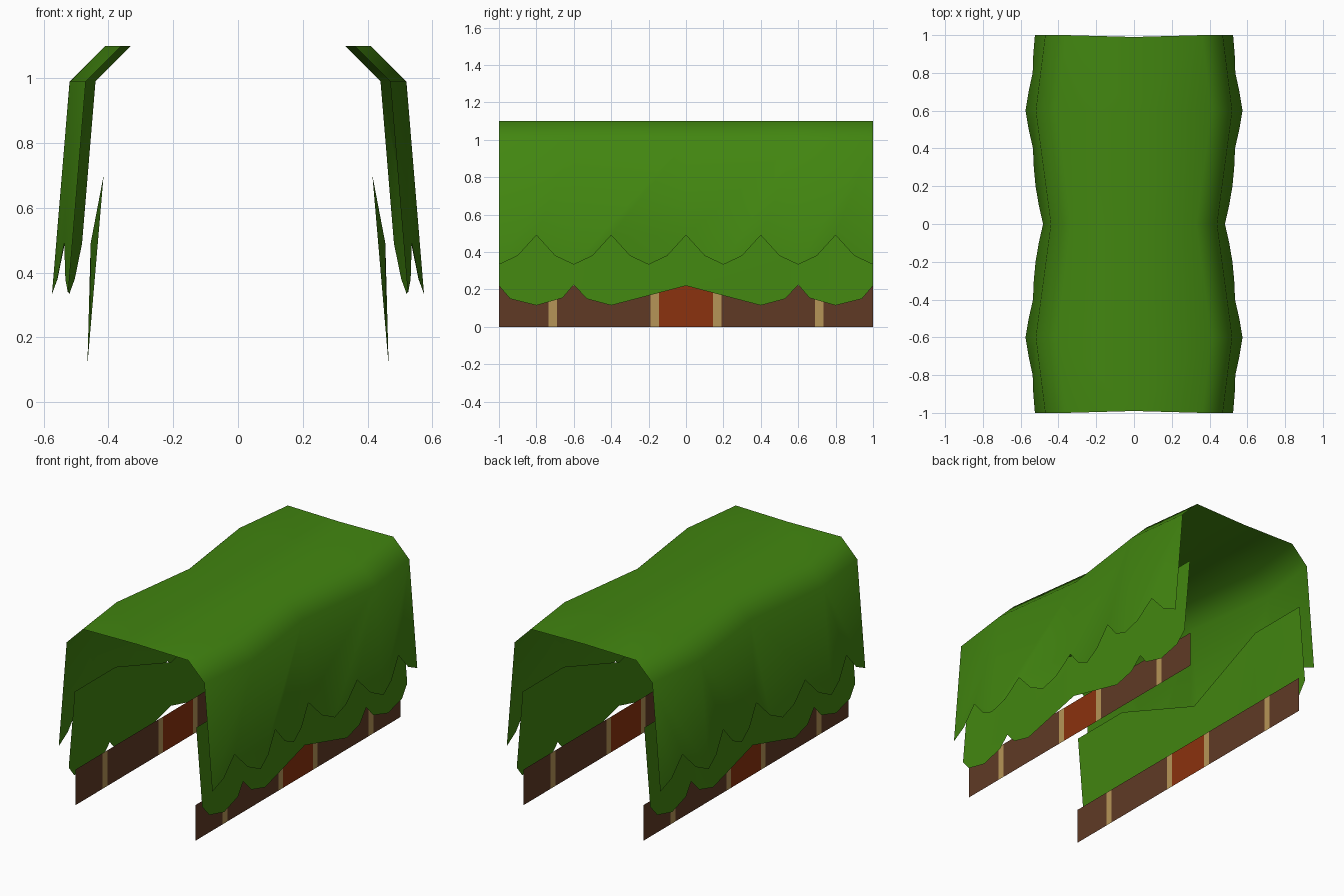
import bpy

if "Cube" in bpy.data.objects:
    bpy.data.objects.remove(bpy.data.objects["Cube"])

def material(name, rgb):
    lin = [((c / 255 + 0.055) / 1.055) ** 2.4 if c > 10 else c / 3295 for c in rgb]
    m = bpy.data.materials.new(name)
    m.diffuse_color = (*lin, 1)
    m.use_nodes = True
    m.node_tree.nodes["Principled BSDF"].inputs["Base Color"].default_value = m.diffuse_color
    return m

GREEN = material("leaf green", (66, 134, 16))
BROWN = material("bark brown", (96, 58, 37))
RED = material("rust red", (139, 50, 14))
TAN = material("pale tan", (182, 149, 87))

def build(name, faces, mats, slots=None, smooth=False):
    """Make the +x half from faces given as point lists, then mirror it in x."""
    index, polys = {}, []
    for f in faces:
        polys.append([index.setdefault(tuple(round(c, 4) for c in p), len(index)) for p in f])
    me = bpy.data.meshes.new(name)
    me.from_pydata(list(index), [], polys)
    for m in mats:
        me.materials.append(m)
    for i, p in enumerate(me.polygons):
        p.use_smooth = smooth
        p.material_index = slots[i] if slots else 0
    ob = bpy.data.objects.new(name, me)
    bpy.context.collection.objects.link(ob)
    mod = ob.modifiers.new("mirror", 'MIRROR')
    mod.use_clip = True
    return ob

STATIONS = [-1, -0.6, 0, 0.6, 1]
SPANS = list(zip(STATIONS, STATIONS[1:]))

def lerp(a, b, t):
    return a + (b - a) * t

def eave_x(y):
    """Half width of the canopy just below the shoulder (waisted in the middle)."""
    y = abs(y)
    return lerp(0.44, 0.52, y / 0.6) if y <= 0.6 else lerp(0.52, 0.47, (y - 0.6) / 0.4)

# Canopy: flat roof, chamfered shoulder and hanging sides with a scalloped hem
def hem(y):
    k = round(abs(y) * 10) % 4
    z = (0.49, 0.38, 0.333, 0.38)[k]
    return (eave_x(y) + 0.083 * (0.99 - z), y, z)

faces = []
for a, b in SPANS:
    eave = lambda y: (eave_x(y), y, 0.99)
    shoulder = lambda y: (eave_x(y) - 0.11, y, 1.10)
    ridge = lambda y: (0, y * 0.99 if abs(y) == 1 else y, 1.10)
    faces.append([ridge(a), shoulder(a), shoulder(b), ridge(b)])
    faces.append([shoulder(a), eave(a), eave(b), shoulder(b)])
    edge = [hem(i / 10) for i in range(round(a * 10), round(b * 10) + 1)]
    faces.append([eave(a)] + edge + [eave(b)])
build("leaf_canopy", faces, [GREEN], smooth=True)

# Inner skirt: lower leaf layer behind the canopy sides
HALF_HEM = [(0, 0.22), (0.4, 0.115), (0.53, 0.15), (0.6, 0.225),
            (0.66, 0.155), (0.8, 0.115), (0.94, 0.15), (1, 0.22)]
HEM = sorted(HALF_HEM + [(-y, z) for y, z in HALF_HEM if y])

def skirt_top(y):
    return (0.455, y, 0.49) if y == 0 else (0.415, y, 0.70)

faces = []
for a, b in SPANS:
    edge = [(0.415 + 0.0855 * (0.70 - z), y, z) for y, z in HEM if a <= y <= b]
    faces.append([skirt_top(a)] + edge + [skirt_top(b)])
build("leaf_skirt", faces, [GREEN], smooth=True)

# Base boards: brown planks with tan bands and a red centre panel
cuts = [-1, -0.735, -0.69, -0.19, -0.145, 0.145, 0.19, 0.69, 0.735, 1]
slots = [0, 1, 0, 1, 2, 1, 0, 1, 0]
faces = [[(0.41, a, 0), (0.41, b, 0), (0.41, b, 0.22), (0.41, a, 0.22)]
         for a, b in zip(cuts, cuts[1:])]
build("base_board", faces, [BROWN, TAN, RED], slots)
